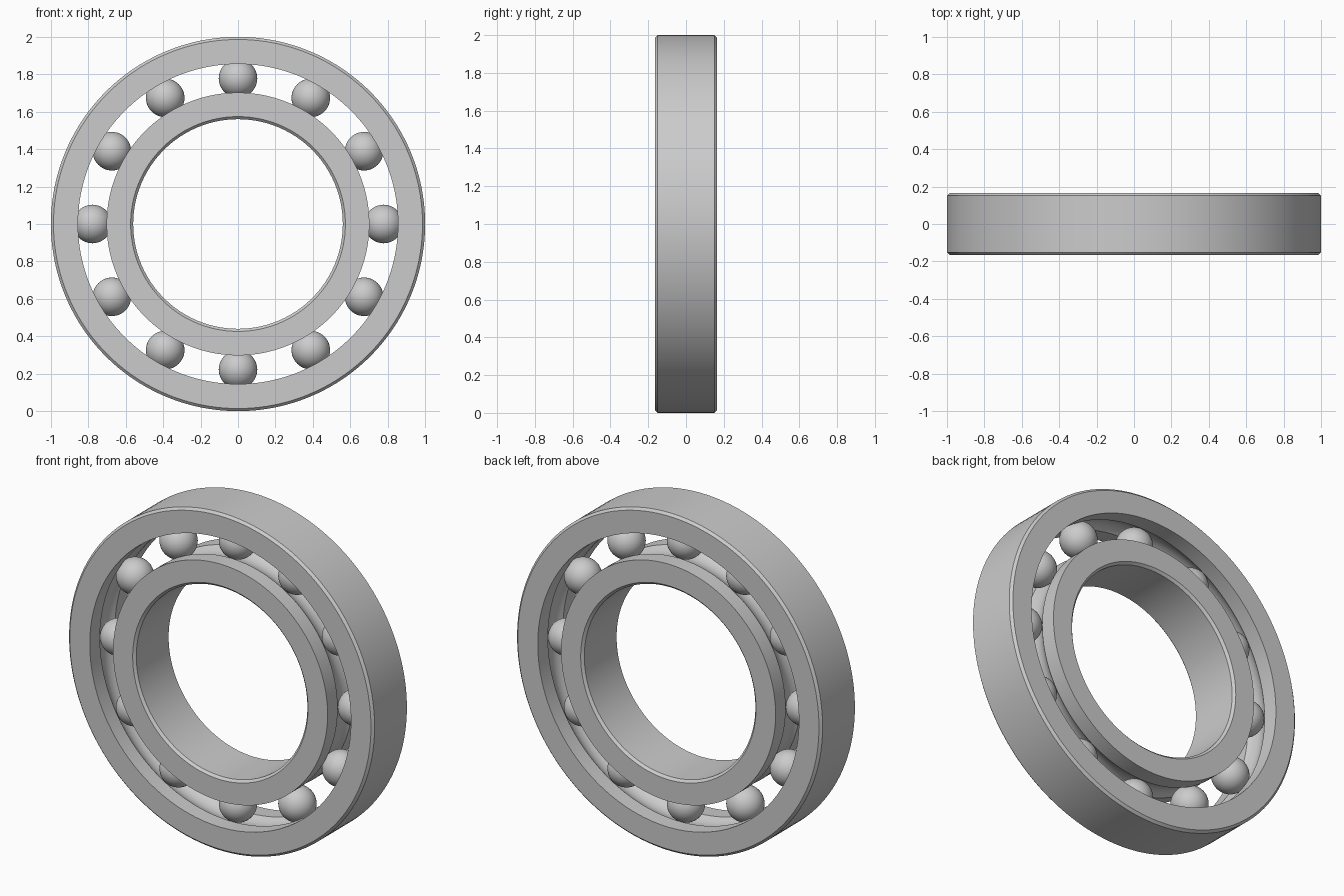
import bpy, bmesh, math

if "Cube" in bpy.data.objects:
    bpy.data.objects.remove(bpy.data.objects["Cube"])

WIDTH = 0.165        # half width of the rings
PITCH = 0.778        # radius of the ball circle
BALL = 0.103
GROOVE = 0.104
CHAMFER = 0.014
CENTRE_Z = 1.0
SEGMENTS = 160


def finish(name, bm, angle):
    bmesh.ops.recalc_face_normals(bm, faces=bm.faces[:])
    mesh = bpy.data.meshes.new(name)
    bm.to_mesh(mesh)
    bm.free()
    ob = bpy.data.objects.new(name, mesh)
    bpy.context.collection.objects.link(ob)
    bpy.ops.object.select_all(action='DESELECT')
    ob.select_set(True)
    bpy.context.view_layer.objects.active = ob
    bpy.ops.object.shade_smooth_by_angle(angle=math.radians(angle))
    return ob


def ring(name, plain, land):
    """Revolve a chamfered section whose land radius carries a ball groove."""
    side = 1 if land > PITCH else -1
    inset = plain - side * CHAMFER
    profile = [(land, -WIDTH), (inset, -WIDTH), (plain, -WIDTH + CHAMFER),
               (plain, WIDTH - CHAMFER), (inset, WIDTH), (land, WIDTH)]
    # circular groove across the land, from back to front
    half = math.acos(abs(land - PITCH) / GROOVE)
    for i in range(13):
        a = half - 2 * half * i / 12
        profile.append((PITCH + side * GROOVE * math.cos(a), GROOVE * math.sin(a)))
    bm = bmesh.new()
    loops = []
    for s in range(SEGMENTS):
        t = 2 * math.pi * s / SEGMENTS
        loops.append([bm.verts.new((r * math.cos(t), y, CENTRE_Z + r * math.sin(t)))
                      for r, y in profile])
    n = len(profile)
    for s in range(SEGMENTS):
        a, b = loops[s], loops[(s + 1) % SEGMENTS]
        for i in range(n):
            j = (i + 1) % n
            bm.faces.new((a[i], a[j], b[j], b[i]))
    return finish(name, bm, 25)


# Races
ring("outer_race", 1.0, 0.855)
ring("inner_race", 0.56, 0.702)

# Balls
for k in range(12):
    t = math.radians(30 * k)
    bm = bmesh.new()
    bmesh.ops.create_uvsphere(bm, u_segments=40, v_segments=24, radius=BALL)
    ball = finish(f"ball_{k + 1:02d}", bm, 60)
    ball.location = (PITCH * math.cos(t), 0, CENTRE_Z + PITCH * math.sin(t))
